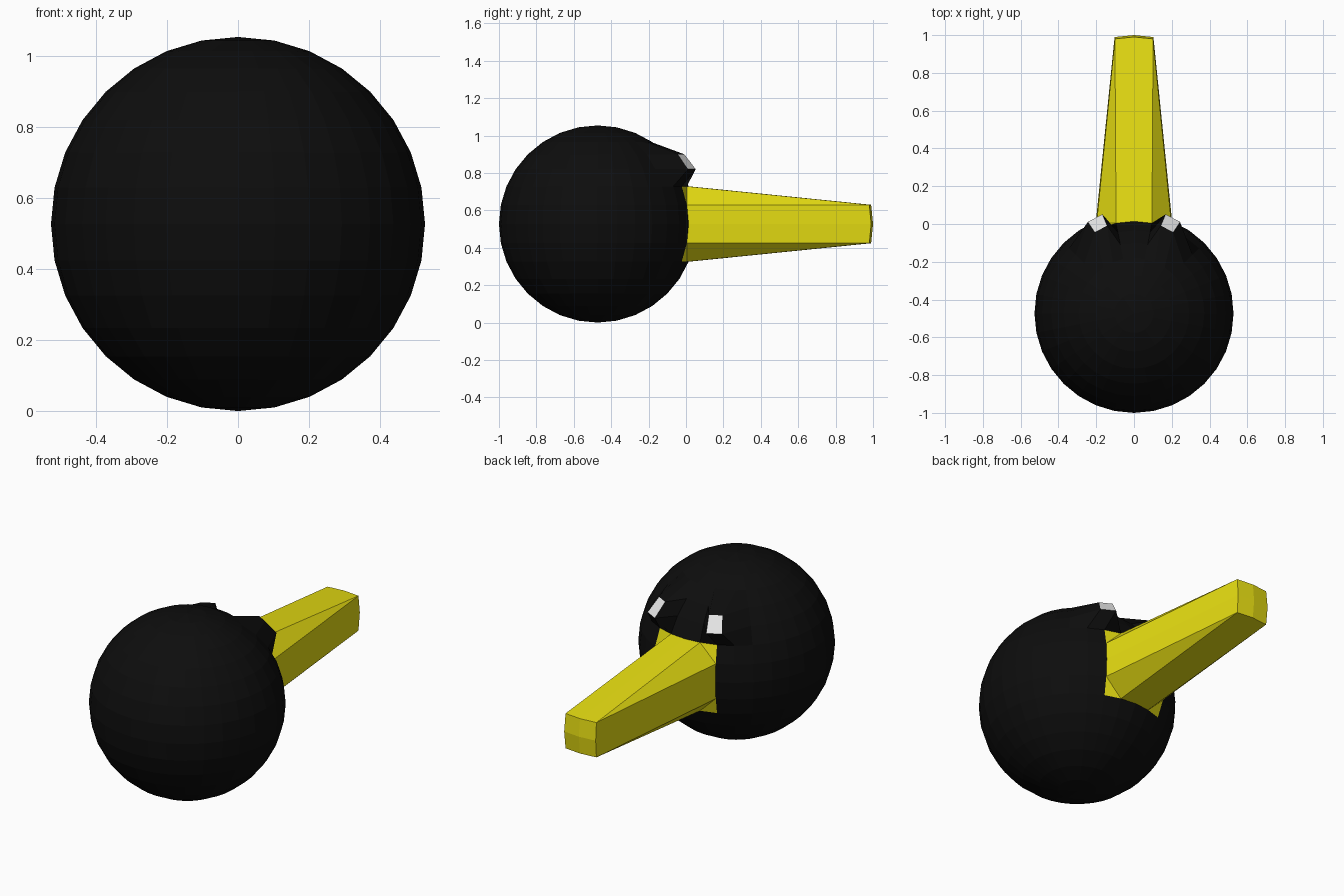
import bpy, bmesh, math
from mathutils import Vector

if "Cube" in bpy.data.objects:
    bpy.data.objects.remove(bpy.data.objects["Cube"])

R = 0.527
CENTRE = Vector((0, -0.473, 0.527))
STEP = 11.25            # degrees between sphere rings and meridians


def material(name, rgb):
    m = bpy.data.materials.new(name)
    m.diffuse_color = (*rgb, 1)
    m.use_nodes = True
    m.node_tree.nodes["Principled BSDF"].inputs["Base Color"].default_value = m.diffuse_color
    return m


def grid(p):
    """Longitude from +y and latitude, counted in sphere steps."""
    lon = math.degrees(math.atan2(p.x, p.y)) / STEP
    lat = math.degrees(math.atan2(p.z, math.hypot(p.x, p.y))) / STEP
    return lon, lat


bm = bmesh.new()
bmesh.ops.create_uvsphere(bm, u_segments=32, v_segments=16, radius=R)

# Colour faces by their place on the sphere: beak patch, eyes, body
for f in bm.faces:
    lon, lat = grid(f.calc_center_median())
    if abs(lon) < 2 and abs(lat) < 2:
        f.material_index = 1
    elif 2 < abs(lon) < 3 and 3 < lat < 4:
        f.material_index = 2

# Choose beak tip and eye vertices, plus the beak corner faces
tip, eyes = [], []
for v in bm.verts:
    lon, lat = grid(v.co)
    if abs(lon) < 1.1 and abs(lat) < 1.1:
        tip.append(v)
    elif 1.9 < abs(lon) < 3.1 and 2.9 < lat < 4.1:
        eyes.append(v)

# Crease each beak corner across its diagonal to chamfer the beak
for f in [f for f in bm.faces if f.material_index == 1]:
    lon, lat = grid(f.calc_center_median())
    if abs(lon) > 1 and abs(lat) > 1:
        ends = [v for v in f.verts
                if abs(abs(grid(v.co)[0]) - abs(grid(v.co)[1])) > 0.5]
        bmesh.utils.face_split(f, ends[0], ends[1])

# Pull the beak and the eyes out of the sphere
bmesh.ops.translate(bm, verts=tip, vec=(0, 0.946, 0))
bmesh.ops.translate(bm, verts=eyes, vec=(0, 0.12, 0))
bmesh.ops.translate(bm, verts=bm.verts[:], vec=CENTRE)
bmesh.ops.recalc_face_normals(bm, faces=bm.faces[:])

mesh = bpy.data.meshes.new("round_bird")
bm.to_mesh(mesh)
bm.free()
for m in (material("black", (0.004, 0.004, 0.004)),
          material("yellow", (0.8, 0.73, 0.006)),
          material("white", (0.8, 0.8, 0.8))):
    mesh.materials.append(m)
bird = bpy.data.objects.new("round_bird", mesh)
bpy.context.collection.objects.link(bird)
